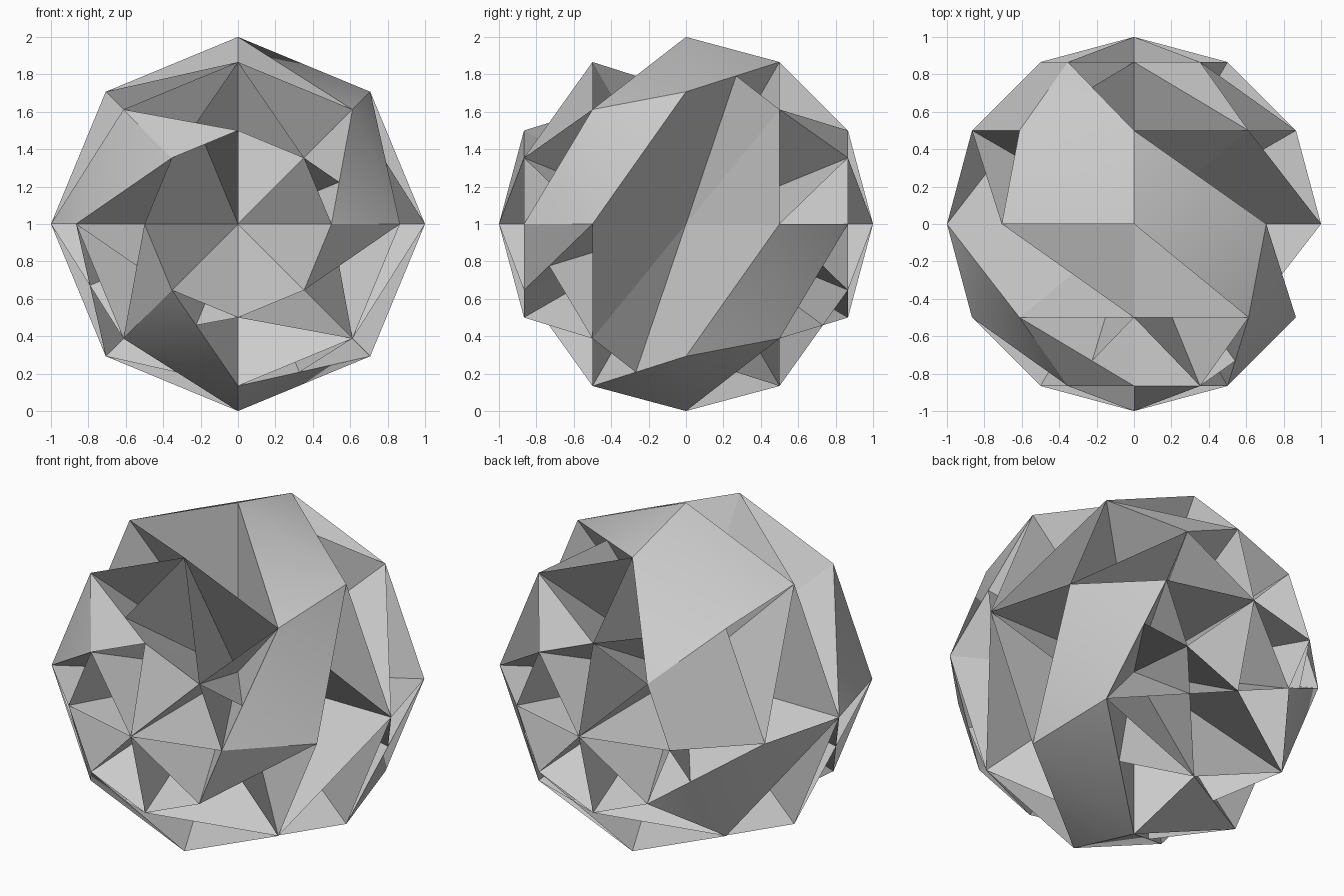
import bpy
import bmesh
from math import sin, cos, pi, radians
from mathutils import Vector

if "Cube" in bpy.data.objects:
    bpy.data.objects.remove(bpy.data.objects["Cube"])

SEGMENTS, RINGS = 8, 6
CENTRE = Vector((0, 0, 1))

# One letter per cell around each ring: which half of the cell is covered
# (P = front half, Q = back half, F = both)
COVER = {1: "Q.PQPQ.P", 2: "PQ.P.PQ.", 3: ".PF.QPPQ", 4: ".QPFP..P"}
# Cells whose second diagonal also has a wall
CROSSED = {1: "x.x.xx.x", 2: "x...xxx.", 3: ".x...xxx", 4: "..x.x.xx"}
# Ring and segment of the walls that run along a meridian
MERIDIANS = [(1, 1), (1, 4), (3, 0), (4, 0), (4, 1), (4, 2)]

grey = bpy.data.materials.new("plain grey")
grey.use_nodes = True
colour = (0.6, 0.6, 0.6, 1)
grey.diffuse_color = colour
grey.node_tree.nodes["Principled BSDF"].inputs["Base Color"].default_value = colour


def point(ring, seg):
    """Point on the ball, whose poles lie on the y axis."""
    lat, lon = pi * ring / RINGS, 2 * pi * seg / SEGMENTS
    return CENTRE + Vector((sin(lat) * cos(lon), -cos(lat), sin(lat) * sin(lon)))


def build(name, triangles, outward=False):
    bm = bmesh.new()
    for tri in triangles:
        bm.faces.new([bm.verts.new(p) for p in tri])
    bmesh.ops.remove_doubles(bm, verts=bm.verts, dist=0.0001)
    if outward:
        for face in bm.faces:
            face.normal_update()
            if face.normal.dot(face.calc_center_median() - CENTRE) < 0:
                face.normal_flip()
    mesh = bpy.data.meshes.new(name)
    bm.to_mesh(mesh)
    bm.free()
    mesh.materials.append(grey)
    obj = bpy.data.objects.new(name, mesh)
    bpy.context.collection.objects.link(obj)
    return obj


# Outer skin in leaning bands, and diagonal walls running to the centre
skin = [(point(0, 0), point(1, 1), point(1, 2))]
walls = []
for ring, row in COVER.items():
    for seg, cover in enumerate(row):
        a, b = point(ring, seg + 1), point(ring, seg)
        c, d = point(ring + 1, seg + 1), point(ring + 1, seg)
        if cover in "PF":
            skin.append((a, b, c))
        if cover in "QF":
            skin.append((b, d, c))
        walls.append((CENTRE, b, c))
        if CROSSED[ring][seg] == "x":
            walls.append((CENTRE, a, d))
outer = build("outer_bands", skin, outward=True)
bpy.context.view_layer.objects.active = outer
outer.select_set(True)
bpy.ops.object.shade_smooth_by_angle(angle=radians(31))
build("diagonal_walls", walls)

# Walls along single meridians
build("meridian_walls", [(CENTRE, point(r, s), point(r + 1, s)) for r, s in MERIDIANS])

# Fins between the poles and the first rings
fins = []
for seg in range(SEGMENTS):
    fins.append((CENTRE, point(0, 0), point(1, seg)))
    fins.append((CENTRE, point(RINGS, 0), point(RINGS - 1, seg)))
build("pole_fins", fins)

# Cone walls from the ring edges to the centre
cones = []
for ring in range(1, RINGS):
    for seg in range(SEGMENTS):
        if (ring, seg) != (1, 2):
            cones.append((CENTRE, point(ring, seg), point(ring, seg + 1)))
build("ring_cones", cones)
